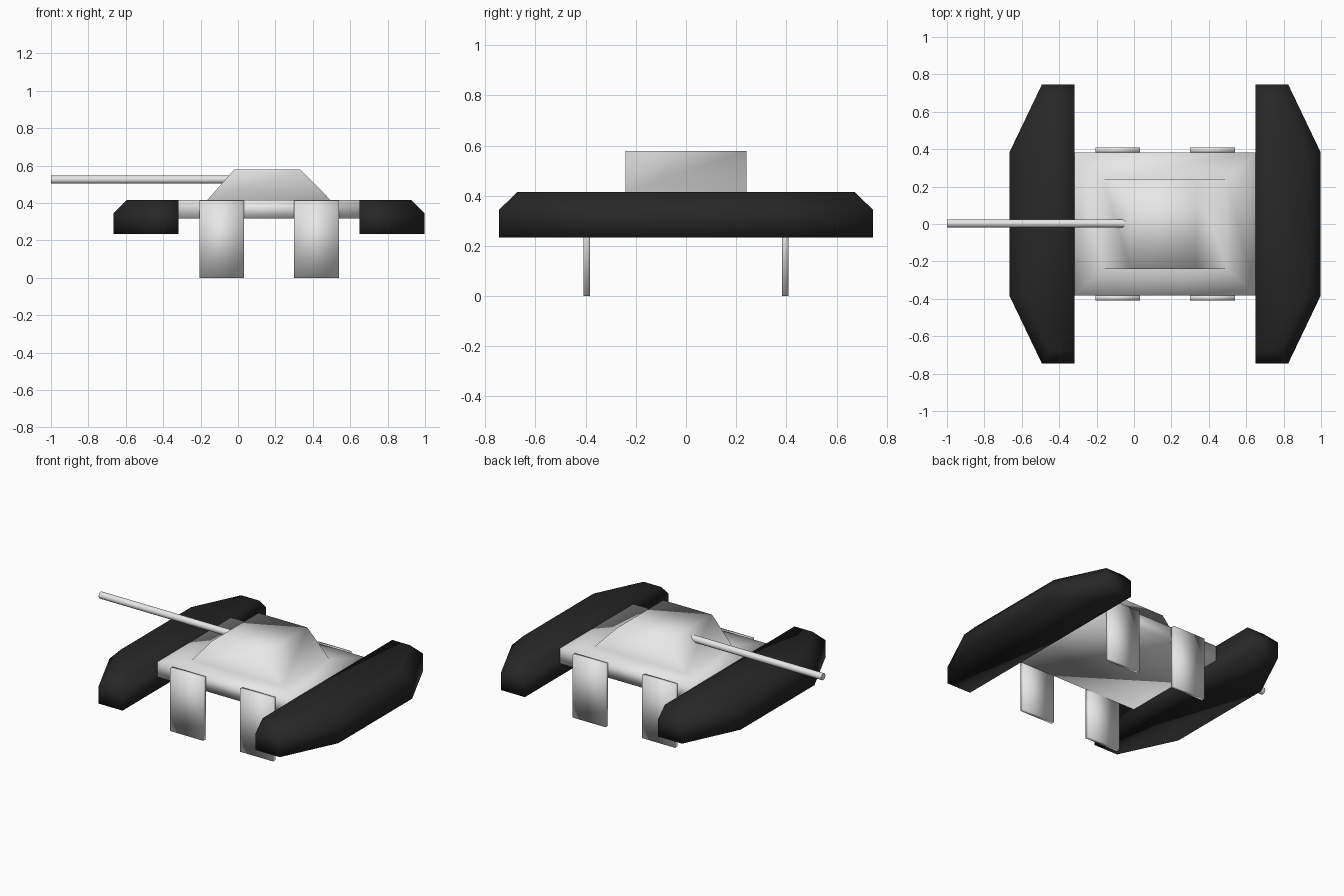
import bpy
import bmesh
from math import pi

default_cube = bpy.data.objects.get("Cube")
if default_cube:
    bpy.data.objects.remove(default_cube, do_unlink=True)


def make_material(name, value):
    mat = bpy.data.materials.new(name)
    mat.use_nodes = True
    colour = (value, value, value, 1)
    mat.diffuse_color = colour
    mat.node_tree.nodes["Principled BSDF"].inputs["Base Color"].default_value = colour
    return mat


light_grey = make_material("light grey", 0.8)
near_black = make_material("near black", 0.02)


def loft(name, rings, mat):
    """Skin matching rings of points, cap both ends and shade smooth."""
    bm = bmesh.new()
    loops = [[bm.verts.new(p) for p in ring] for ring in rings]
    count = len(loops[0])
    for low, high in zip(loops, loops[1:]):
        for i in range(count):
            j = (i + 1) % count
            bm.faces.new((low[i], low[j], high[j], high[i]))
    bm.faces.new(loops[0][::-1])
    bm.faces.new(loops[-1])
    bmesh.ops.recalc_face_normals(bm, faces=bm.faces)
    for face in bm.faces:
        face.smooth = True
    mesh = bpy.data.meshes.new(name)
    bm.to_mesh(mesh)
    bm.free()
    mesh.materials.append(mat)
    obj = bpy.data.objects.new(name, mesh)
    bpy.context.collection.objects.link(obj)
    return obj


def rect(x0, x1, y0, y1, z):
    return [(x0, y0, z), (x1, y0, z), (x1, y1, z), (x0, y1, z)]


# Flat hull with the sloped turret raised from its top
loft("hull_and_turret", [
    rect(-0.318, 0.65, -0.381, 0.381, 0.316),
    rect(-0.318, 0.65, -0.381, 0.381, 0.415),
    rect(-0.165, 0.495, -0.241, 0.241, 0.415),
    rect(-0.02, 0.335, -0.241, 0.241, 0.578),
], light_grey)


# Side pods: tapered plan with a chamfered top, straight on the inner side
def pod_ring(inner_x, side, z, end, tip, width, shoulder):
    half = [(0, end), (tip, end), (width, shoulder)]
    plan = half + [(u, -y) for u, y in reversed(half)]
    return [(inner_x + side * u, y, z) for u, y in plan]


for name, inner_x, side in (("right_pod", -0.318, -1), ("left_pod", 0.65, 1)):
    loft(name, [
        pod_ring(inner_x, side, 0.233, 0.745, 0.175, 0.348, 0.383),
        pod_ring(inner_x, side, 0.344, 0.745, 0.175, 0.348, 0.383),
        pod_ring(inner_x, side, 0.415, 0.673, 0.13, 0.278, 0.365),
    ], near_black)

# Four plate legs, front and back
for end, y in (("front", -0.395), ("back", 0.395)):
    for side, x in (("right", -0.087), ("left", 0.42)):
        loft(f"{end}_{side}_leg", [
            rect(x - 0.12, x + 0.12, y - 0.013, y + 0.013, z)
            for z in (0, 0.413)
        ], light_grey)

# Gun barrel pointing sideways out of the turret slope
bpy.ops.mesh.primitive_cylinder_add(
    vertices=16, radius=0.022, depth=1.0,
    location=(-0.5, 0.003, 0.525), rotation=(0, pi / 2, 0))
barrel = bpy.context.object
barrel.name = "gun_barrel"
barrel.data.materials.append(light_grey)
bpy.ops.object.shade_smooth_by_angle()
